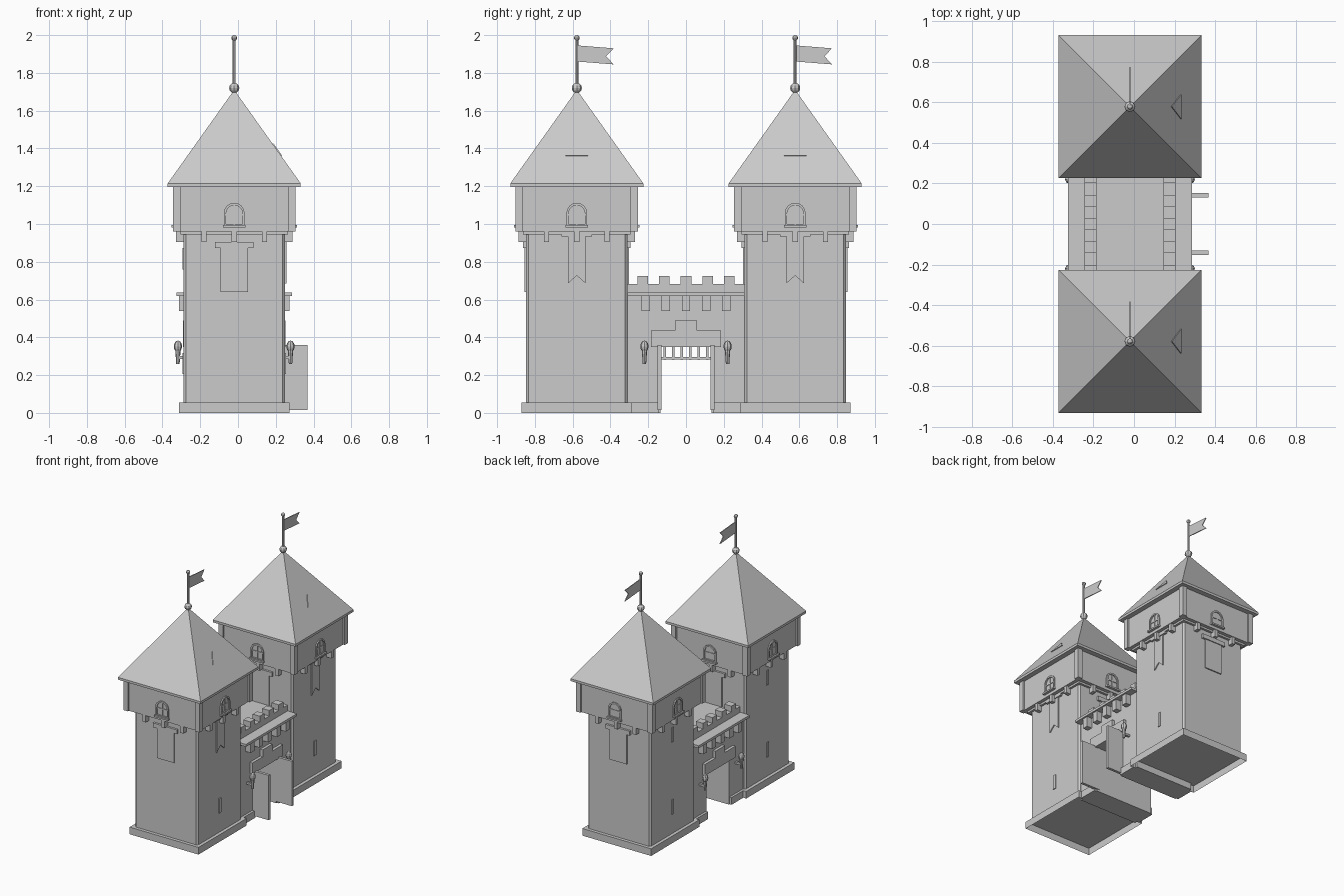
import bpy, bmesh, math
from mathutils import Matrix, Vector

if "Cube" in bpy.data.objects:
    bpy.data.objects.remove(bpy.data.objects["Cube"])

stone = bpy.data.materials.new("plain_grey")
stone.diffuse_color = (0.6, 0.6, 0.6, 1)
stone.use_nodes = True
stone.node_tree.nodes["Principled BSDF"].inputs["Base Color"].default_value = stone.diffuse_color
CX = -0.02          # centre line of the building
R = lambda k: Matrix.Rotation(k * math.pi / 2, 4, 'Z')


def finish(name, bm, M):
    bmesh.ops.transform(bm, matrix=M, verts=bm.verts)
    bmesh.ops.recalc_face_normals(bm, faces=bm.faces)
    me = bpy.data.meshes.new(name)
    bm.to_mesh(me)
    bm.free()
    me.materials.append(stone)
    ob = bpy.data.objects.new(name, me)
    bpy.context.collection.objects.link(ob)
    return ob


def prism(name, pts, x0, x1, M, hole=None):
    """Outline in (y, z) extruded along x; hole is an equal-length inner outline."""
    bm = bmesh.new()
    n = len(pts)
    a = [bm.verts.new((x0, y, z)) for y, z in pts]
    b = [bm.verts.new((x1, y, z)) for y, z in pts]
    if hole:
        c = [bm.verts.new((x0, y, z)) for y, z in hole]
        d = [bm.verts.new((x1, y, z)) for y, z in hole]
    else:
        bm.faces.new(a)
        bm.faces.new(b)
    for i in range(n):
        j = (i + 1) % n
        bm.faces.new((a[i], a[j], b[j], b[i]))
        if hole:
            bm.faces.new((c[i], c[j], d[j], d[i]))
            bm.faces.new((a[i], a[j], c[j], c[i]))
            bm.faces.new((b[i], b[j], d[j], d[i]))
    return finish(name, bm, M)


def box(name, x0, x1, y0, y1, z0, z1, M):
    return prism(name, [(y0, z0), (y1, z0), (y1, z1), (y0, z1)], x0, x1, M)


def cone(name, r0, r1, z0, z1, M, seg=8):
    bm = bmesh.new()
    bmesh.ops.create_cone(bm, cap_ends=True, segments=seg, radius1=r0, radius2=r1, depth=z1 - z0)
    return finish(name, bm, M @ Matrix.Translation((0, 0, (z0 + z1) / 2)))


def ball(name, r, x, y, z, M, sz=1.0):
    bm = bmesh.new()
    bmesh.ops.create_uvsphere(bm, u_segments=8, v_segments=6, radius=r)
    return finish(name, bm, M @ Matrix.Translation((x, y, z)) @ Matrix.Diagonal((1, 1, sz, 1)))


def arch(w, z0, zs):
    return [(w, z0)] + [(w * math.cos(t * math.pi / 8), zs + w * math.sin(t * math.pi / 8))
                        for t in range(9)] + [(-w, z0)]


def tower(T):
    # hollow plinth
    ob = box("plinth", -.293, .293, -.293, .293, 0, .055, T)
    bm = bmesh.new()
    bm.from_mesh(ob.data)
    bmesh.ops.delete(bm, geom=[f for f in bm.faces if f.calc_center_median().z < .001],
                     context='FACES')
    bm.to_mesh(ob.data)
    bm.free()
    # shaft with chamfered corners
    h, c = .268, .012
    ring = [(h, -h + c), (h, h - c), (h - c, h), (-h + c, h),
            (-h, h - c), (-h, -h + c), (-h + c, -h), (h - c, -h)]
    up = Matrix(((0, 1, 0, 0), (0, 0, 1, 0), (1, 0, 0, 0), (0, 0, 0, 1)))
    prism("tower_shaft", ring, .05, .96, T @ up)
    # gallery room, roof slab, roof
    box("gallery", -.312, .312, -.312, .312, .96, 1.2, T)
    box("roof_slab", -.352, .352, -.352, .352, 1.197, 1.215, T)
    r2 = math.sqrt(2)
    cone("roof", .352 * r2, 0, 1.215, 1.71, T @ Matrix.Rotation(math.pi / 4, 4, 'Z'), 4)
    # roof patch lying on the +x slope
    prism("roof_patch", [(-.06, 0), (.06, 0), (0, .08)], -.004, .004,
          T @ Matrix.Translation((.25, 0, 1.36)) @ Matrix.Rotation(-math.atan2(.352, .495), 4, 'Y'))
    # finial, pole and pennant
    ball("roof_finial", .027, 0, 0, 1.72, T)
    cone("flag_pole", .008, .008, 1.7, 1.98, T)
    ball("pole_knob", .015, 0, 0, 1.985, T)
    prism("pennant", [(.005, 1.86), (.195, 1.845), (.155, 1.888), (.195, 1.93), (.005, 1.945)],
          -.003, .003, T)
    for k in range(4):
        M = T @ R(k)
        box("gallery_post", .285, .325, .285, .325, .96, 1.2, M)
        # wooden corbels under the gallery
        for y in (-.16, 0, .16):
            box("gallery_corbel", .26, .308, y - .014, y + .014, .905, .962, M)
        box("gallery_ledge", .26, .285, -.285, .285, .945, .962, M)
        # arched window with bars and sill
        prism("window_frame", arch(.055, .99, 1.057), .31, .321, M, arch(.043, 1.0, 1.057))
        box("window_bar_vertical", .31, .317, -.004, .004, 1.0, 1.1, M)
        box("window_bar_level", .31, .317, -.043, .043, 1.046, 1.054, M)
        box("window_sill", .31, .332, -.06, .06, .982, .994, M)
    # long banners on the front and back faces
    for k in (1, 3):
        M = T @ R(k)
        box("banner_cloth", .266, .277, -.073, .073, .64, .875, M)
        box("banner_rail", .266, .284, -.102, .102, .872, .905, M)
    # swallowtail banner on the right face
    prism("swallowtail_banner", [(-.047, .685), (0, .727), (.047, .685), (.047, .935), (-.047, .935)],
          .27, .278, T)
    box("swallowtail_rail", .266, .285, -.08, .08, .933, .945, T)
    # arrow slits
    slit = [(-.0125, .205), (.0125, .205), (.0125, .317), (-.0125, .317)]
    for k, dz in ((0, 0), (2, 0), (2, .555)):
        prism("arrow_slit", [(y, z + dz) for y, z in slit], .266, .274, T @ R(k))


for s in (-1, 1):
    tower(Matrix.Translation((CX, s * .578, 0)))

# gatehouse wall with passage
G = Matrix.Translation((CX, 0, 0))
prism("gate_wall", [(-.31, 0), (-.135, 0), (-.135, .355), (.135, .355), (.135, 0),
                    (.31, 0), (.31, .622), (-.31, .622)], -.25, .25, G)
box("walkway", -.305, .305, -.31, .31, .618, .637, G)
for s in (-1, 1):
    box("gate_plinth", -.268, .268, s * .29, s * .143, 0, .055, G)
# portcullis
for i in range(6):
    y = -.1125 + i * .045
    box("portcullis_bar", -.006, .006, y - .006, y + .006, .28, .36, G)
box("portcullis_rail", -.008, .008, -.136, .136, .283, .295, G)
# both gate faces
for k in (0, 2):
    M = G @ R(k)
    box("parapet", .165, .225, -.31, .31, .637, .682, M)
    for i in range(5):
        y = (i - 2) * .115
        box("merlon", .165, .225, y - .028, y + .028, .68, .725, M)
        box("walkway_corbel", .245, .293, y * .93 - .022, y * .93 + .022, .54, .62, M)
    prism("stepped_lintel", [(-.185, .35), (.185, .35), (.185, .437), (.058, .437), (.058, .49),
                             (-.058, .49), (-.058, .437), (-.185, .437)], .245, .272, M)
    for y in (-.22, .22):
        P = M @ Matrix.Translation((.298, y, 0))
        cone("torch_handle", .009, .014, .26, .33, P)
        ball("torch_head", .022, 0, 0, .352, P, 1.4)
        box("torch_bracket", -.05, .005, -.008, .008, .285, .3, P)
# open gate doors on the right side
for s in (-1, 1):
    box("gate_door", .23, .388, s * .131, s * .152, .015, .36, G)
